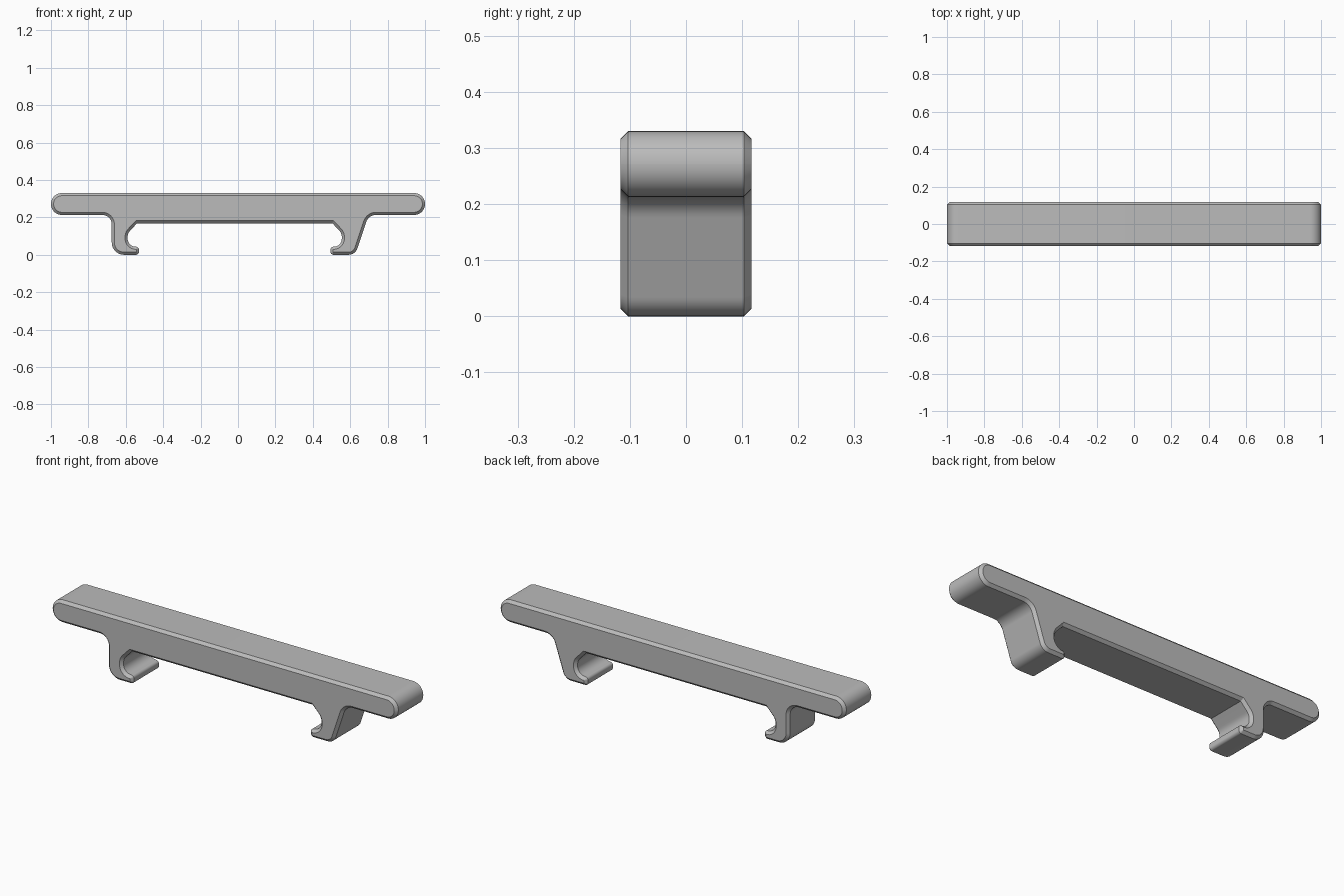
import bpy
import bmesh
import math
from mathutils import Vector

cube = bpy.data.objects.get("Cube")
if cube:
    bpy.data.objects.remove(cube, do_unlink=True)

HALF_DEPTH = 0.117
CHAMFER = 0.014
BAR_BOTTOM, BAR_TOP = 0.213, 0.33
END_RADIUS = (BAR_TOP - BAR_BOTTOM) / 2 - 0.0005
HOOK_CENTRE = -0.0175


def rounded(corners):
    """Outline points of a polygon whose corners (x, z, radius) are filleted."""
    pts = []
    for i, (x, z, r) in enumerate(corners):
        p = Vector((x, z))
        if r == 0:
            pts.append(p)
            continue
        a = (Vector(corners[i - 1][:2]) - p).normalized()
        b = (Vector(corners[(i + 1) % len(corners)][:2]) - p).normalized()
        half = a.angle(b) / 2
        centre = p + (a + b).normalized() * (r / math.sin(half))
        start = p + a * (r / math.tan(half)) - centre
        end = p + b * (r / math.tan(half)) - centre
        sweep = math.pi - 2 * half
        steps = max(3, round(sweep / math.radians(9)))
        for k in range(steps + 1):
            t = k / steps
            pts.append(centre + (start * math.sin((1 - t) * sweep)
                                 + end * math.sin(t * sweep)) / math.sin(sweep))
    return pts


def inset(pts, d):
    """Move a counter-clockwise outline inwards by d."""
    out = []
    for i, p in enumerate(pts):
        a = (p - pts[i - 1]).normalized()
        b = (pts[(i + 1) % len(pts)] - p).normalized()
        na, nb = Vector((-a.y, a.x)), Vector((-b.y, b.x))
        out.append(p + (na + nb) * (d / (1 + na.dot(nb))))
    return out


# Inner side of the hook: lip, round slot and sloped mouth (left side as seen in front)
hook = [(-0.53, 0, 0.015), (-0.53, 0.043, 0.015), (-0.59, 0.043, 0.044),
        (-0.59, 0.115, 0.05), (-0.54, 0.168, 0)]
mirrored_hook = [(2 * HOOK_CENTRE - x, z, r) for x, z, r in reversed(hook)]

# Full side profile, counter-clockwise: straight leg on one side, sloped leg on the other
profile = ([(-1, BAR_BOTTOM, END_RADIUS), (-0.675, BAR_BOTTOM, 0.05), (-0.675, 0, 0.065)]
           + hook + mirrored_hook
           + [(0.627, 0, 0.05), (0.698, BAR_BOTTOM, 0.055),
              (1, BAR_BOTTOM, END_RADIUS), (1, BAR_TOP, END_RADIUS),
              (-1, BAR_TOP, END_RADIUS)])
outer = rounded(profile)
inner = inset(outer, CHAMFER)

# Loft the profile through the depth with chamfered rims
bm = bmesh.new()
flat = HALF_DEPTH - CHAMFER
rings = [[bm.verts.new((p.x, y, p.y)) for p in pts]
         for pts, y in ((inner, -HALF_DEPTH), (outer, -flat), (outer, flat), (inner, HALF_DEPTH))]
for r0, r1 in zip(rings, rings[1:]):
    for i in range(len(r0)):
        bm.faces.new((r0[i - 1], r1[i - 1], r1[i], r0[i]))
bm.faces.new(rings[0])
bm.faces.new(reversed(rings[-1]))
bmesh.ops.recalc_face_normals(bm, faces=bm.faces)

mesh = bpy.data.meshes.new("hooked_bar")
bm.to_mesh(mesh)
bm.free()
bar = bpy.data.objects.new("hooked_bar", mesh)
bpy.context.collection.objects.link(bar)

# Plain grey
grey = bpy.data.materials.new("plain_grey")
grey.use_nodes = True
colour = (0.5, 0.5, 0.5, 1)
grey.diffuse_color = colour
grey.node_tree.nodes["Principled BSDF"].inputs["Base Color"].default_value = colour
mesh.materials.append(grey)

bpy.ops.object.select_all(action="DESELECT")
bar.select_set(True)
bpy.context.view_layer.objects.active = bar
bpy.ops.object.shade_smooth_by_angle(angle=math.radians(25))
